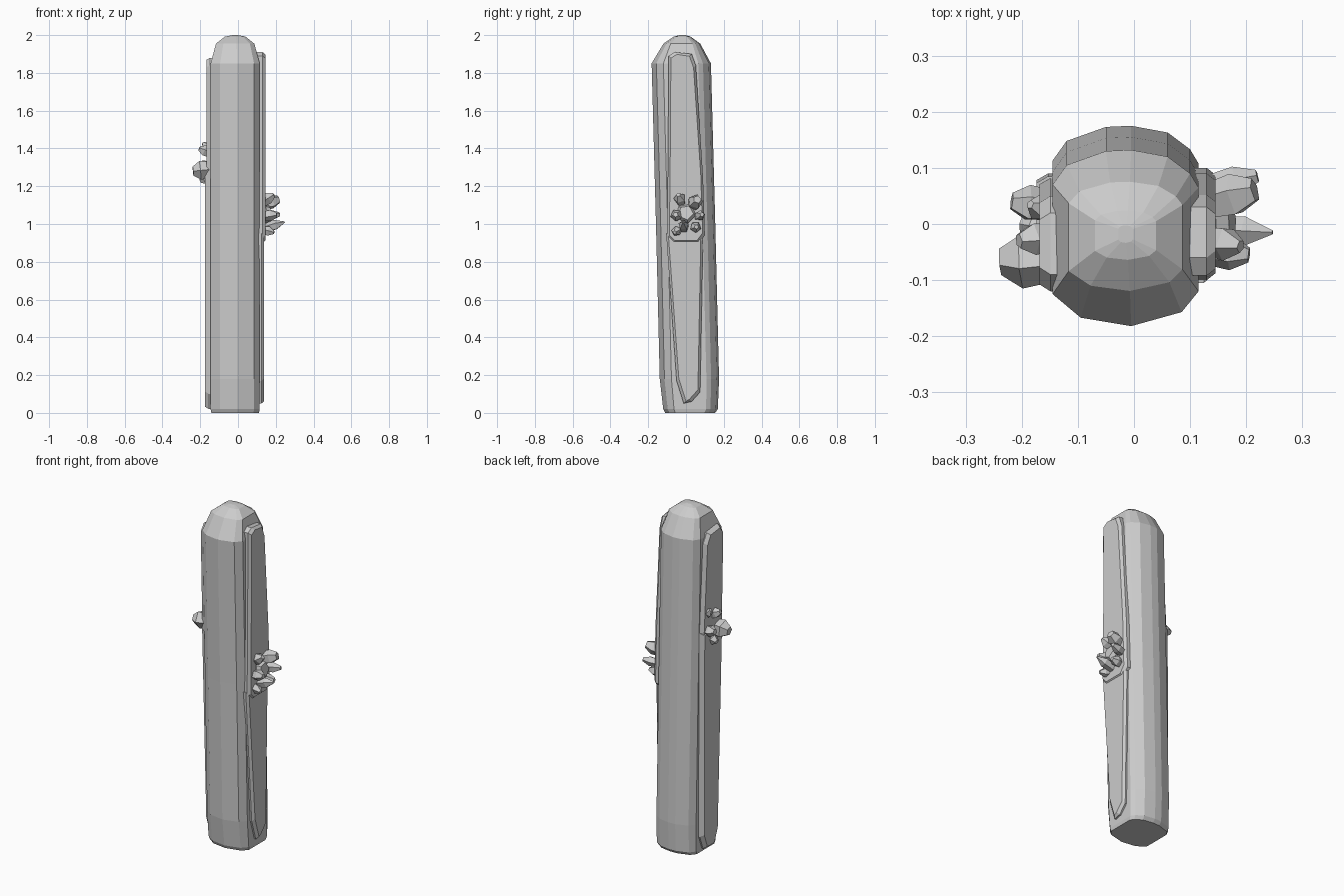
import bpy, bmesh, math
from mathutils import Vector


def make_object(name, bm):
    bmesh.ops.recalc_face_normals(bm, faces=bm.faces)
    mesh = bpy.data.meshes.new(name)
    bm.to_mesh(mesh)
    bm.free()
    ob = bpy.data.objects.new(name, mesh)
    bpy.context.collection.objects.link(ob)
    return ob


def loft(name, rings):
    """Skin a stack of equal-length rings and cap both ends."""
    bm = bmesh.new()
    loops = [[bm.verts.new(p) for p in ring] for ring in rings]
    n = len(loops[0])
    for a, b in zip(loops, loops[1:]):
        for i in range(n):
            j = (i + 1) % n
            bm.faces.new((a[i], a[j], b[j], b[i]))
    bm.faces.new(loops[0][::-1])
    bm.faces.new(loops[-1])
    return make_object(name, bm)


# Leaning stone pillar: flat-sided section, domed top, tapered foot
section = [(0.13, -0.095), (0.13, 0.09), (0.115, 0.115), (0.075, 0.145),
           (0.01, 0.157), (-0.035, 0.155), (-0.105, 0.13), (-0.13, 0.095),
           (-0.13, -0.1), (-0.08, -0.142), (0.01, -0.157), (0.1, -0.132)]
levels = [  # z, y centre, x scale, y scale
    (0.0, 0.022, 0.97, 0.84), (0.02, 0.024, 1.0, 0.92), (0.18, 0.018, 1, 1),
    (1.0, -0.002, 1, 1), (1.85, -0.025, 1, 1), (1.955, -0.022, 0.78, 0.62),
    (1.992, -0.02, 0.42, 0.28), (2.0, -0.018, 0.1, 0.1)]
loft("stone_pillar", [[(x * sx - 0.015, y * sy + cy, z) for x, y in section]
                      for z, cy, sx, sy in levels])


def slab(name, outline, x_in, x_out):
    """Plate on a flat side, chamfered around its outer face."""
    n = len(outline)
    cy = sum(p[0] for p in outline) / n
    cz = sum(p[1] for p in outline) / n
    x_mid = x_in + (x_out - x_in) * 0.72

    def ring(x, inset):
        return [(x, y - math.copysign(min(inset, abs(y - cy)), y - cy),
                 z - math.copysign(inset, z - cz)) for y, z in outline]
    return loft(name, [ring(x_in, 0), ring(x_mid, 0), ring(x_out, 0.012)])


# Side slabs
slab("right_upper_slab", [(-0.10, 0.93), (-0.07, 0.90), (0.07, 0.90), (0.10, 0.94),
                          (0.09, 1.25), (0.052, 1.84), (0.03, 1.90),
                          (-0.06, 1.91), (-0.092, 1.89), (-0.095, 1.4)], 0.09, 0.145)
slab("right_lower_slab", [(-0.105, 0.95), (-0.05, 0.17), (-0.012, 0.05), (0.03, 0.06),
                          (0.075, 0.11), (0.09, 0.92), (0.08, 0.97)], 0.09, 0.138)
slab("left_upper_slab", [(-0.105, 1.24), (-0.12, 1.84), (-0.09, 1.88), (0.02, 1.87),
                         (0.05, 1.82), (0.085, 1.24)], -0.1, -0.168)
slab("left_lower_slab", [(-0.1, 1.30), (-0.06, 0.1), (-0.03, 0.02), (0.06, 0.02),
                         (0.09, 0.1), (0.085, 1.30)], -0.1, -0.174)


def crystal(name, base, tip, r, r_tip, turn=0.0):
    """Five-sided shard widening slightly before its chipped tip."""
    base, tip = Vector(base), Vector(tip)
    rot = (tip - base).to_track_quat('Z', 'Y')
    length = (tip - base).length
    rings = []
    for t, rad in ((0, r * 0.8), (0.62, r), (1, r_tip)):
        rings.append([base + rot @ Vector((rad * math.cos(a), rad * math.sin(a), t * length))
                      for a in (turn + i * math.tau / 5 for i in range(5))])
    return loft(name, rings)


# Right crystal cluster, opening like a flower
right = [((0.12, 0.035, 1.10), (0.215, 0.06, 1.13), 0.040, 0.022),
         ((0.12, -0.025, 1.11), (0.19, -0.04, 1.155), 0.032, 0.012),
         ((0.12, 0.06, 1.04), (0.22, 0.085, 1.05), 0.028, 0.012),
         ((0.12, -0.045, 1.04), (0.205, -0.055, 1.05), 0.032, 0.014),
         ((0.12, -0.01, 0.97), (0.247, -0.015, 1.01), 0.028, 0.004),
         ((0.12, 0.045, 0.98), (0.20, 0.055, 0.985), 0.030, 0.012),
         ((0.12, -0.04, 0.97), (0.19, -0.06, 0.955), 0.026, 0.010),
         ((0.12, 0.0, 1.05), (0.175, 0.0, 1.06), 0.055, 0.04)]
# Left crystal cluster
left = [((-0.14, -0.06, 1.29), (-0.238, -0.065, 1.28), 0.052, 0.026),
        ((-0.14, 0.03, 1.30), (-0.218, 0.04, 1.31), 0.034, 0.016),
        ((-0.14, -0.02, 1.37), (-0.205, -0.03, 1.40), 0.030, 0.014),
        ((-0.14, 0.02, 1.38), (-0.185, 0.035, 1.43), 0.026, 0.008),
        ((-0.14, -0.01, 1.25), (-0.20, 0.0, 1.23), 0.032, 0.014)]
for side, shards in (("right", right), ("left", left)):
    for i, shard in enumerate(shards):
        crystal(f"{side}_crystal_{i + 1}", *shard, turn=i * 0.7)
